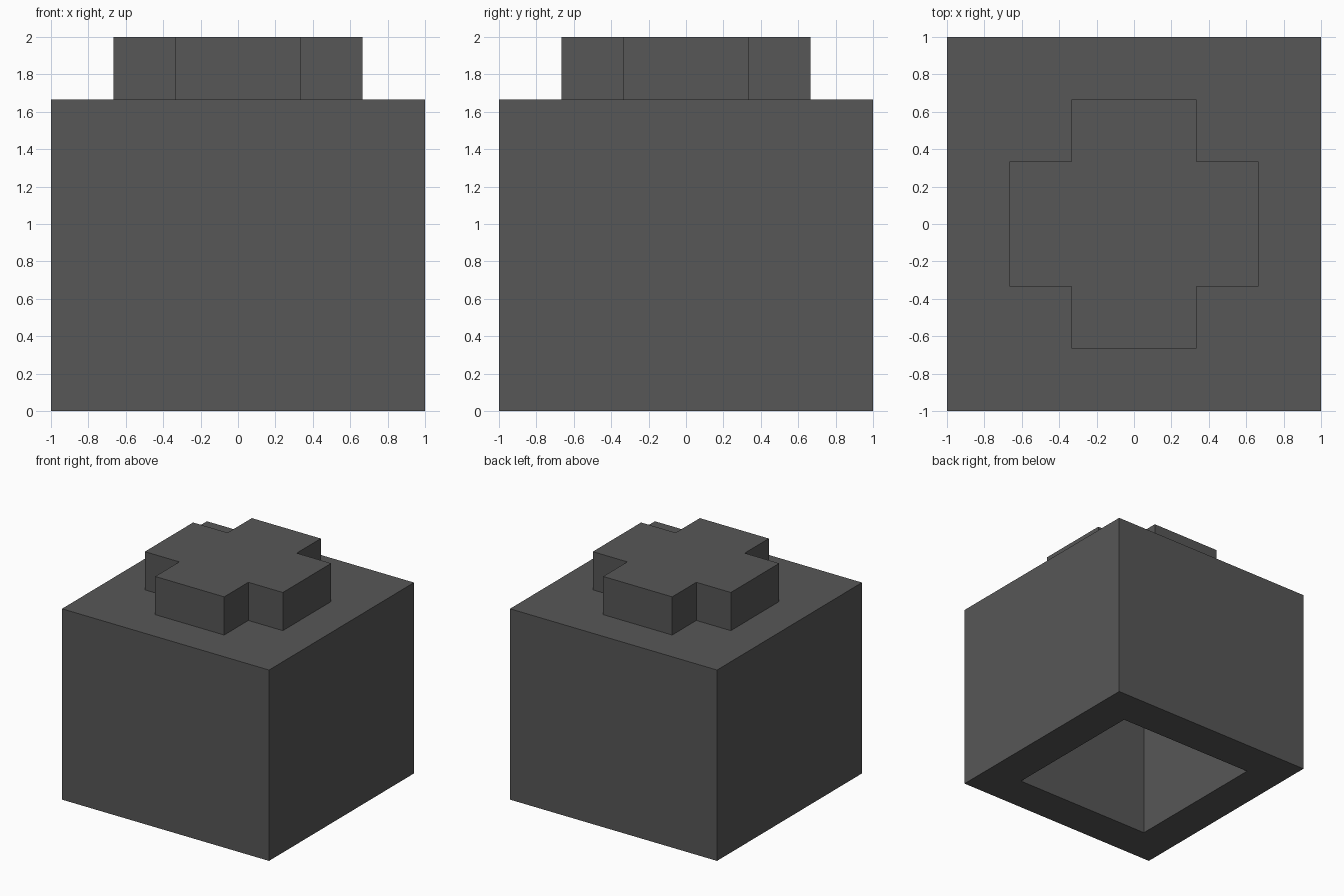
import bpy
import bmesh
from mathutils import Vector

cube = bpy.data.objects.get("Cube")
if cube:
    bpy.data.objects.remove(cube, do_unlink=True)

U = 1 / 3            # grid unit: block is 6 x 6 x 5, peg is 1 high
BODY_H = 5 * U
CAVITY_H = 4 * U

grey = bpy.data.materials.new("dark grey")
color = (0.095, 0.095, 0.095, 1)
grey.diffuse_color = color
grey.use_nodes = True
grey.node_tree.nodes["Principled BSDF"].inputs["Base Color"].default_value = color


def finish(bm, name):
    bmesh.ops.recalc_face_normals(bm, faces=bm.faces)
    mesh = bpy.data.meshes.new(name)
    bm.to_mesh(mesh)
    bm.free()
    mesh.materials.append(grey)
    obj = bpy.data.objects.new(name, mesh)
    bpy.context.collection.objects.link(obj)
    return obj


def extrude_profile(bm, points, z, height):
    """Raise a flat outline into a prism and return its base face."""
    base = bm.faces.new([bm.verts.new((x, y, z)) for x, y in points])
    top = bmesh.ops.extrude_face_region(bm, geom=[base], use_keep_orig=True)["geom"]
    verts = [v for v in top if isinstance(v, bmesh.types.BMVert)]
    bmesh.ops.translate(bm, verts=verts, vec=Vector((0, 0, height)))
    return base


# Block with a square socket sunk into its underside
bm = bmesh.new()
base = extrude_profile(bm, [(-1, -1), (1, -1), (1, 1), (-1, 1)], 0, BODY_H)
bmesh.ops.inset_region(bm, faces=[base], thickness=U, use_even_offset=True)
socket = bmesh.ops.extrude_face_region(bm, geom=[base])["geom"]
bmesh.ops.translate(bm, vec=Vector((0, 0, CAVITY_H)),
                    verts=[v for v in socket if isinstance(v, bmesh.types.BMVert)])
if base.is_valid:
    bmesh.ops.delete(bm, geom=[base], context='FACES_ONLY')
finish(bm, "block_body")

# Plus-shaped peg on top: one arm corner turned through four quarters
corner = [(2 * U, -U), (2 * U, U), (U, U)]
outline = []
for _ in range(4):
    outline += corner
    corner = [(-y, x) for x, y in corner]
bm = bmesh.new()
extrude_profile(bm, outline, BODY_H, U)
finish(bm, "cross_peg")
